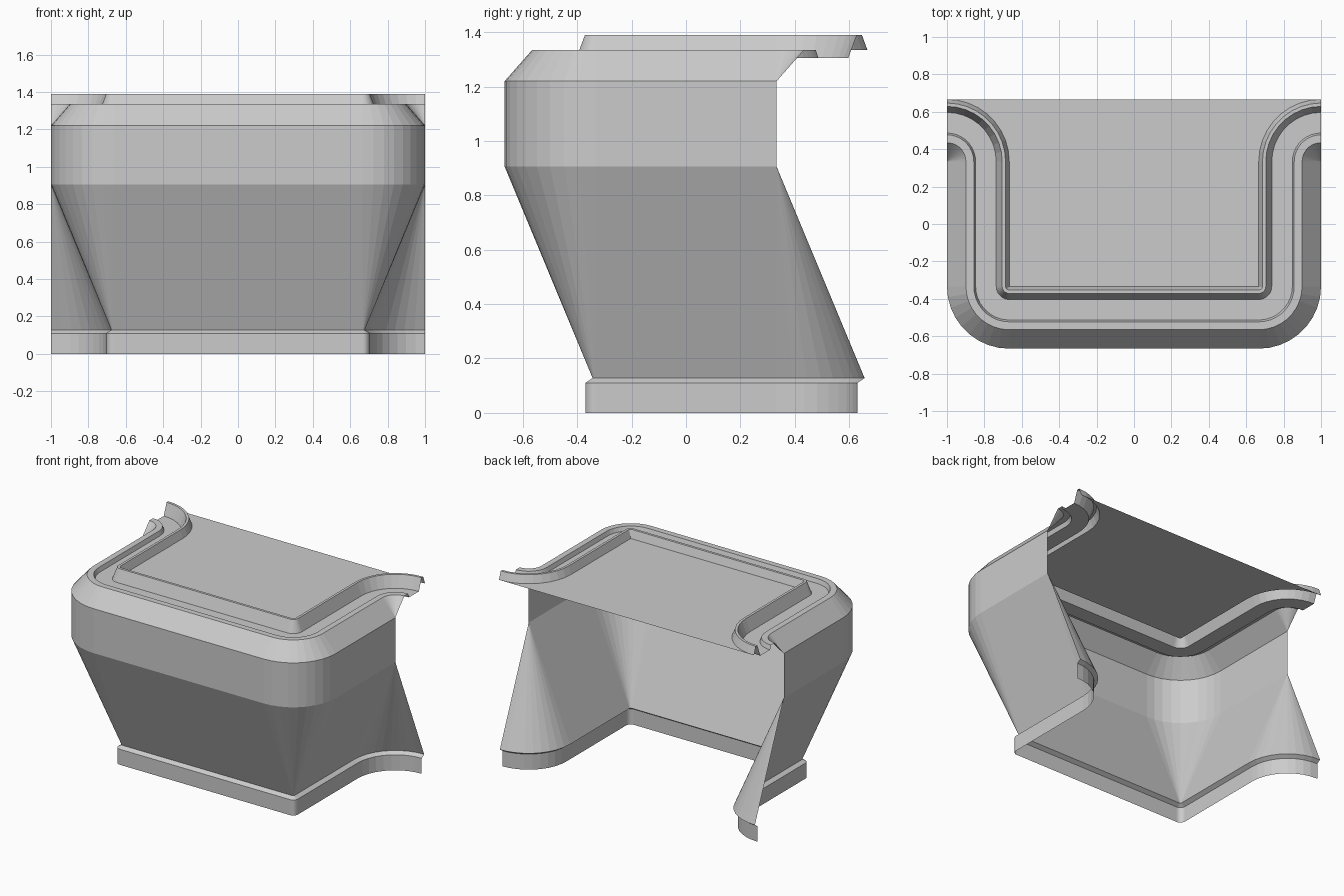
import bpy, bmesh
from math import cos, sin, pi

if "Cube" in bpy.data.objects:
    bpy.data.objects.remove(bpy.data.objects["Cube"])

X, C, R, N = 1.0, 2 / 3, 1 / 3, 9   # half width, corner centre x, full flare, arc segments


def plan(r):
    """Plan outline grown outward by r: flare, side, front, side, flare (left to right)."""
    q = R - r
    half = [(C + r * sin(a), -R - r * cos(a)) for a in (pi / 2 * i / N for i in range(N + 1))]
    half += [(X - q * cos(a), R + q * sin(a)) for a in (pi / 2 * i / N for i in range(N + 1))]
    return [(-x, y) for x, y in reversed(half)] + half


def make_object(name, build):
    bm = bmesh.new()
    build(bm)
    bmesh.ops.remove_doubles(bm, verts=bm.verts, dist=1e-5)
    mesh = bpy.data.meshes.new(name)
    bm.to_mesh(mesh)
    bm.free()
    obj = bpy.data.objects.new(name, mesh)
    bpy.context.collection.objects.link(obj)


def sweep(name, profile):
    """Sweep an (offset, height) profile along the plan outline."""
    def build(bm):
        rows = [[bm.verts.new((x, y, z)) for x, y in plan(r)] for r, z in profile]
        for lo, hi in zip(rows, rows[1:]):
            for i in range(len(lo) - 1):
                bm.faces.new((lo[i], lo[i + 1], hi[i + 1], hi[i]))
    make_object(name, build)


# Base trim with chamfered top
sweep("base_trim", [(.037, 0), (.037, .11), (.01, .128)])
# Wall flaring outward, then upright, then sloping in
sweep("flared_wall", [(.01, .128), (R, .905), (R, 1.22), (.232, 1.335)])
# Rim, sunken channel and raised inner lip
sweep("rim_channel", [(.232, 1.335), (.19, 1.335), (.18, 1.305), (.07, 1.305),
                      (.038, 1.39), (.02, 1.39), (0, 1.335)])


# Flat deck inside the lip
def deck(bm):
    face = bm.faces.new([bm.verts.new((x, y, 1.335)) for x, y in
                         dict.fromkeys((round(x, 5), round(y, 5)) for x, y in plan(0))])
    bmesh.ops.triangulate(bm, faces=[face])


make_object("deck", deck)
